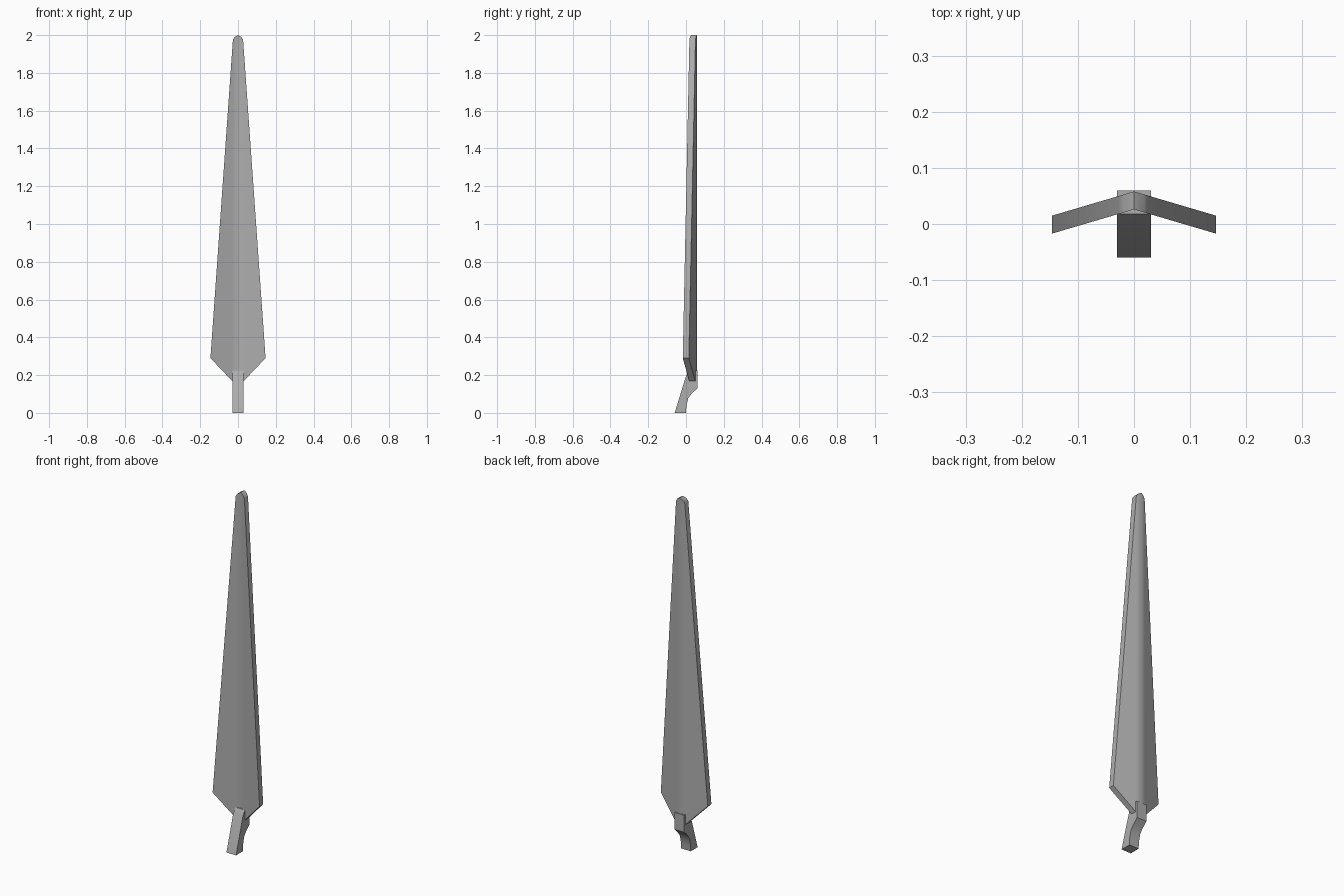
import bpy
import bmesh
import math

cube = bpy.data.objects.get("Cube")
if cube:
    bpy.data.objects.remove(cube, do_unlink=True)

grey = bpy.data.materials.new("steel_grey")
grey.use_nodes = True
colour = (0.42, 0.42, 0.42, 1)
grey.diffuse_color = colour
grey.node_tree.nodes["Principled BSDF"].inputs["Base Color"].default_value = colour


def extruded(name, faces, offset, angle):
    """Extrude joined polygons by an offset and shade by angle."""
    bm = bmesh.new()
    for pts in faces:
        bm.faces.new([bm.verts.new(p) for p in pts])
    bmesh.ops.remove_doubles(bm, verts=bm.verts, dist=1e-5)
    ext = bmesh.ops.extrude_face_region(bm, geom=bm.faces[:], use_keep_orig=True)
    moved = [v for v in ext["geom"] if isinstance(v, bmesh.types.BMVert)]
    bmesh.ops.translate(bm, verts=moved, vec=offset)
    bmesh.ops.recalc_face_normals(bm, faces=bm.faces[:])
    mesh = bpy.data.meshes.new(name)
    bm.to_mesh(mesh)
    bm.free()
    mesh.materials.append(grey)
    obj = bpy.data.objects.new(name, mesh)
    bpy.context.collection.objects.link(obj)
    bpy.ops.object.select_all(action="DESELECT")
    obj.select_set(True)
    bpy.context.view_layer.objects.active = obj
    bpy.ops.object.shade_smooth_by_angle(angle=math.radians(angle))
    return obj


# Blade: two mirrored halves folded back along the centre ridge
half = [(0, 0.168), (0.03, 0.168), (0.146, 0.29), (0.027, 1.975), (0.018, 1.99), (0, 2.0)]
fold = lambda x: 0.026 - 0.295 * x
extruded("blade", [[(s * x, fold(x), z) for x, z in half] for s in (1, -1)],
         (0, 0.032, 0), 38)

# Tang: bent side profile extruded across the width
profile = [(-0.06, 0), (0, 0), (0.002, 0.035), (0.012, 0.078), (0.03, 0.102),
           (0.06, 0.13), (0.06, 0.225), (0.018, 0.225), (0, 0.195)]
extruded("tang", [[(-0.03, y, z) for y, z in profile]], (0.06, 0, 0), 38)
